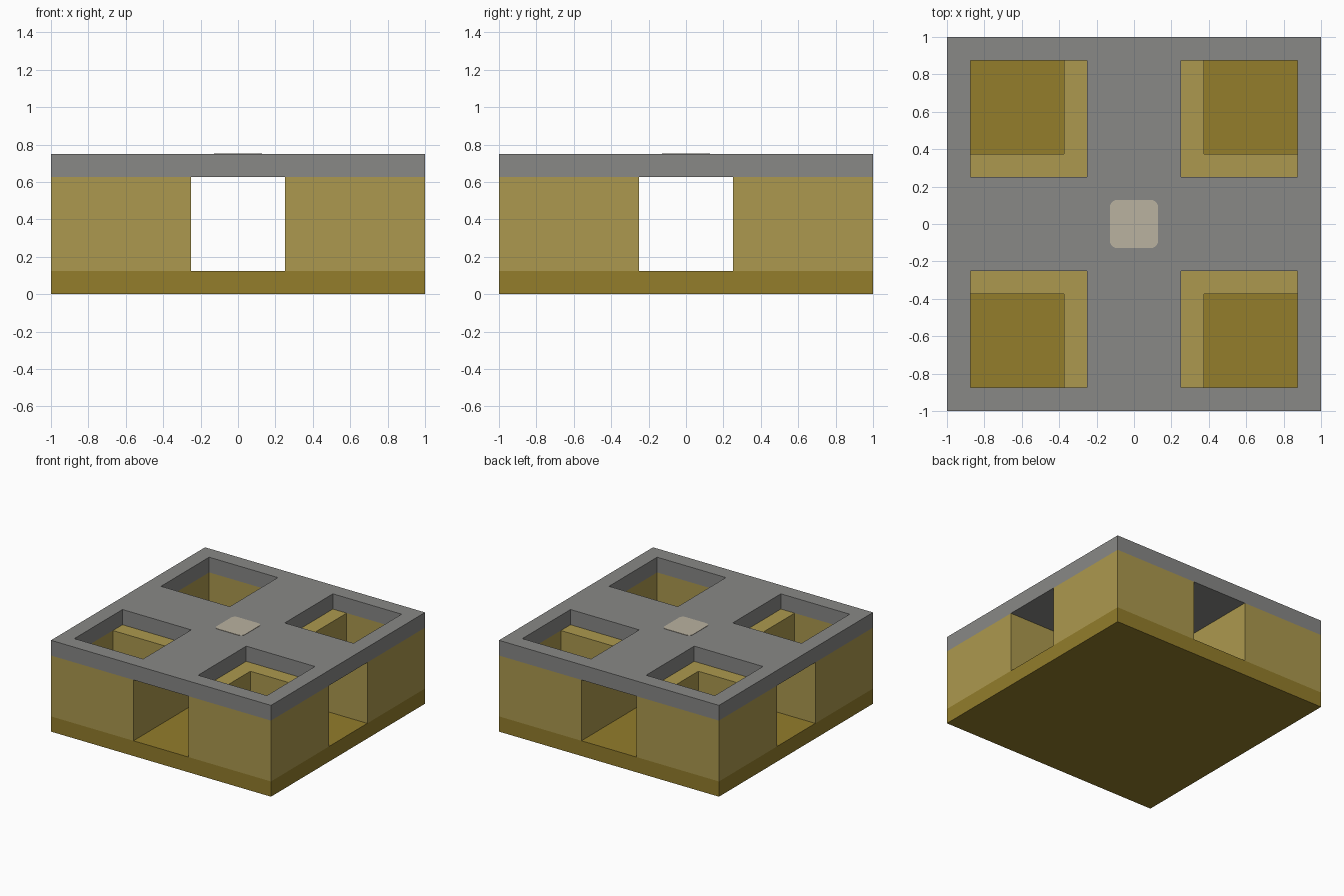
import bpy, bmesh, math

cube = bpy.data.objects.get("Cube")
if cube:
    bpy.data.objects.remove(cube)


def material(name, rgb):
    """Flat material from 0-255 display colour."""
    lin = [((c / 255 + 0.055) / 1.055) ** 2.4 for c in rgb]
    m = bpy.data.materials.new(name)
    m.use_nodes = True
    m.diffuse_color = (*lin, 1)
    m.node_tree.nodes["Principled BSDF"].inputs["Base Color"].default_value = (*lin, 1)
    return m


grey = material("stone grey", (136, 136, 134))
tan = material("light ochre", (172, 153, 78))
ochre = material("dark ochre", (147, 125, 43))
beige = material("pale beige", (186, 178, 160))


def finish(name, bm, mat):
    bmesh.ops.recalc_face_normals(bm, faces=bm.faces)
    mesh = bpy.data.meshes.new(name)
    bm.to_mesh(mesh)
    bm.free()
    mesh.materials.append(mat)
    obj = bpy.data.objects.new(name, mesh)
    bpy.context.collection.objects.link(obj)
    return obj


def extrude_up(bm, height):
    new = bmesh.ops.extrude_face_region(bm, geom=bm.faces[:])["geom"]
    verts = [v for v in new if isinstance(v, bmesh.types.BMVert)]
    bmesh.ops.translate(bm, verts=verts, vec=(0, 0, height))


def panel(name, lines, is_hole, bottom, top, mat):
    """Slab on a square grid of lines, leaving out the cells that are holes."""
    bm = bmesh.new()
    grid = [[bm.verts.new((x, y, bottom)) for y in lines] for x in lines]
    for i in range(len(lines) - 1):
        for j in range(len(lines) - 1):
            if not is_hole(i, j):
                bm.faces.new((grid[i][j], grid[i + 1][j],
                              grid[i + 1][j + 1], grid[i][j + 1]))
    extrude_up(bm, top - bottom)
    return finish(name, bm, mat)


# Solid base
panel("base", [-1, 1], lambda i, j: False, 0, 0.125, ochre)

# Four hollow corner blocks, leaving a cross-shaped passage between them
for sx, side in ((-1, "right"), (1, "left")):
    for sy, end in ((-1, "front"), (1, "back")):
        block = panel(f"{end}_{side}_block", [-0.375, -0.25, 0.25, 0.375],
                      lambda i, j: i == j == 1, 0.125, 0.625, tan)
        # The outer wall and passage wall are equally thick around each well
        block.location = (sx * 0.625, sy * 0.625, 0)

# Top slab with a square opening over each block
panel("top_slab", [-1, -0.875, -0.25, 0.25, 0.875, 1],
      lambda i, j: i in (1, 3) and j in (1, 3), 0.625, 0.75, grey)

# Thin rounded square marker in the middle of the slab
half, radius = 0.128, 0.035
bm = bmesh.new()
ring = []
for quarter, (sx, sy) in enumerate(((1, 1), (-1, 1), (-1, -1), (1, -1))):
    for step in range(7):
        a = math.pi / 2 * (quarter + step / 6)
        ring.append(bm.verts.new((sx * (half - radius) + radius * math.cos(a),
                                  sy * (half - radius) + radius * math.sin(a), 0.75)))
bm.faces.new(ring)
extrude_up(bm, 0.003)
finish("centre_marker", bm, beige)
